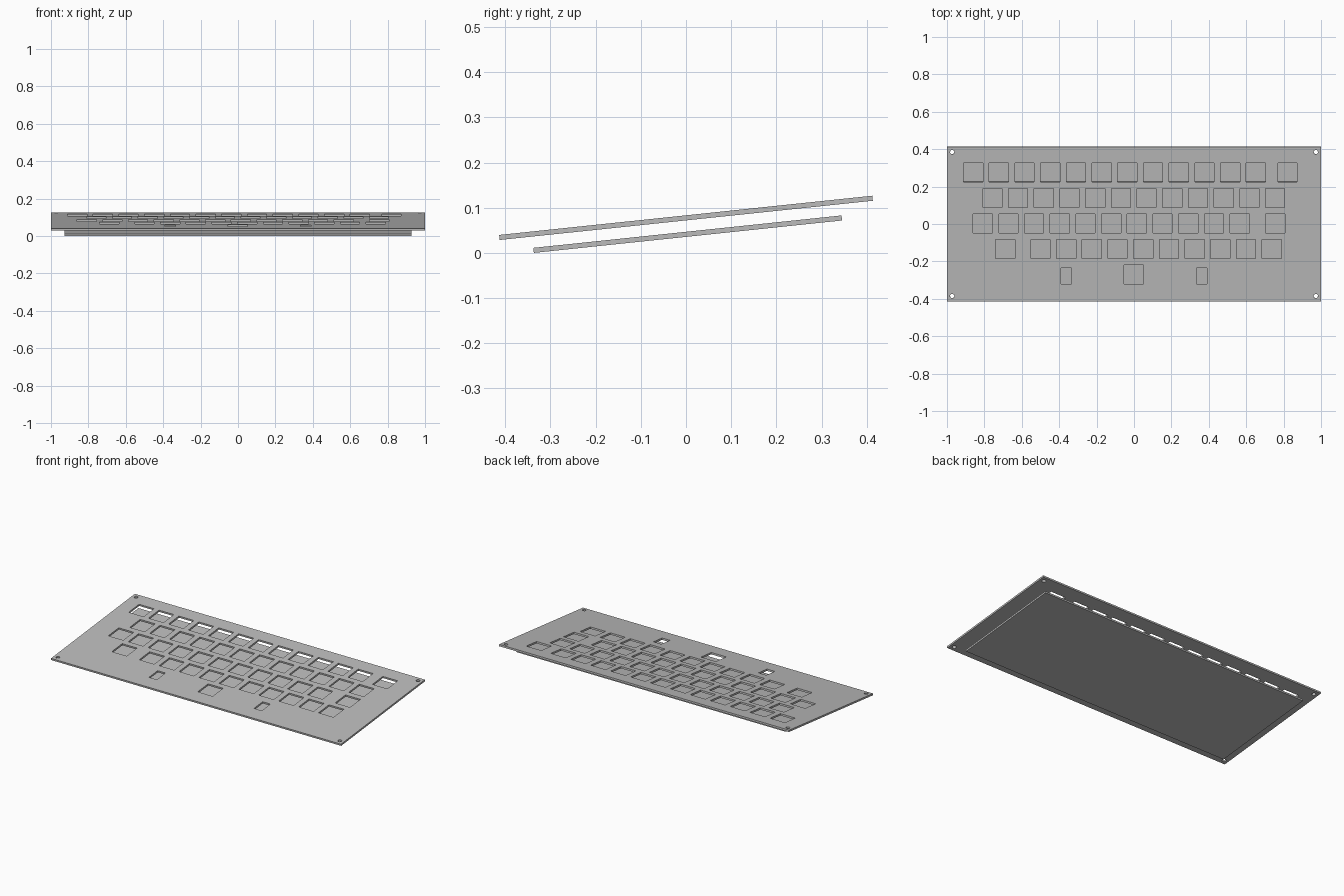
import bpy
import bmesh
from math import cos, sin, radians, tau

cube = bpy.data.objects.get("Cube")
if cube:
    bpy.data.objects.remove(cube, do_unlink=True)

TILT = radians(6)
PITCH = 0.1374       # spacing of neighbouring keys
THICK = 0.0112
KEY = 0.103          # switch cutout size
MID_Y = 0.0035       # middle key row

grey = bpy.data.materials.new("plate_grey")
grey.use_nodes = True
grey.diffuse_color = (0.5, 0.5, 0.5, 1)
grey.node_tree.nodes["Principled BSDF"].inputs["Base Color"].default_value = (0.5, 0.5, 0.5, 1)


def rectangle(x, y, w, h):
    return [(x + sx * w / 2, y + sy * h / 2)
            for sx, sy in ((-1, -1), (1, -1), (1, 1), (-1, 1))]


def circle(x, y, r, sides=20):
    return [(x + r * cos(tau * i / sides), y + r * sin(tau * i / sides))
            for i in range(sides)]


def make_plate(name, outlines, y, z):
    """Flat sheet with holes: first outline is the border, the rest are cutouts."""
    curve = bpy.data.curves.new(name, "CURVE")
    curve.dimensions = "2D"
    curve.fill_mode = "BOTH"
    curve.extrude = THICK / 2
    for points in outlines:
        spline = curve.splines.new("POLY")
        spline.points.add(len(points) - 1)
        for point, (px, py) in zip(spline.points, points):
            point.co = (px, py, 0, 1)
        spline.use_cyclic_u = True
        spline.use_smooth = False
    plate = bpy.data.objects.new(name, curve)
    bpy.context.collection.objects.link(plate)
    bpy.ops.object.select_all(action="DESELECT")
    plate.select_set(True)
    bpy.context.view_layer.objects.active = plate
    bpy.ops.object.convert(target="MESH")
    plate = bpy.context.object
    plate.name = name

    # Weld the faces to the rim walls and keep everything flat
    bm = bmesh.new()
    bm.from_mesh(plate.data)
    bmesh.ops.remove_doubles(bm, verts=bm.verts, dist=0.0001)
    bmesh.ops.recalc_face_normals(bm, faces=bm.faces)
    for face in bm.faces:
        face.smooth = False
    bm.to_mesh(plate.data)
    bm.free()
    plate.data.materials.clear()
    plate.data.materials.append(grey)
    plate.location = (0, y, z)
    plate.rotation_euler.x = TILT
    return plate


# Key rows: first x, number of keys, x of a separate extra key, row step
rows = [
    (-0.860, 12, 0.821, 2),
    (-0.757, 12, None, 1),
    (-0.809, 11, 0.755, 0),
    (-0.500, 10, -0.689, -1),
    (-0.001, 1, None, -2),
]
switch_plate = [rectangle(0, 0, 2.0, 0.8305)]
for start, count, extra, step in rows:
    centres = [start + i * PITCH for i in range(count)]
    if extra is not None:
        centres.append(extra)
    switch_plate += [rectangle(x, MID_Y + step * PITCH, KEY, KEY) for x in centres]

# Stabiliser slots beside the long bottom key, and corner screw holes
for side in (-1, 1):
    switch_plate.append(rectangle(side * 0.362, -0.279, 0.054, 0.086))
    for end in (-1, 1):
        switch_plate.append(circle(side * 0.972, end * 0.387, 0.0115))

make_plate("switch_plate", switch_plate, 0, 0.0776)
make_plate("circuit_board", [rectangle(0, 0, 1.855, 0.686)], 0.0037, 0.0415)
